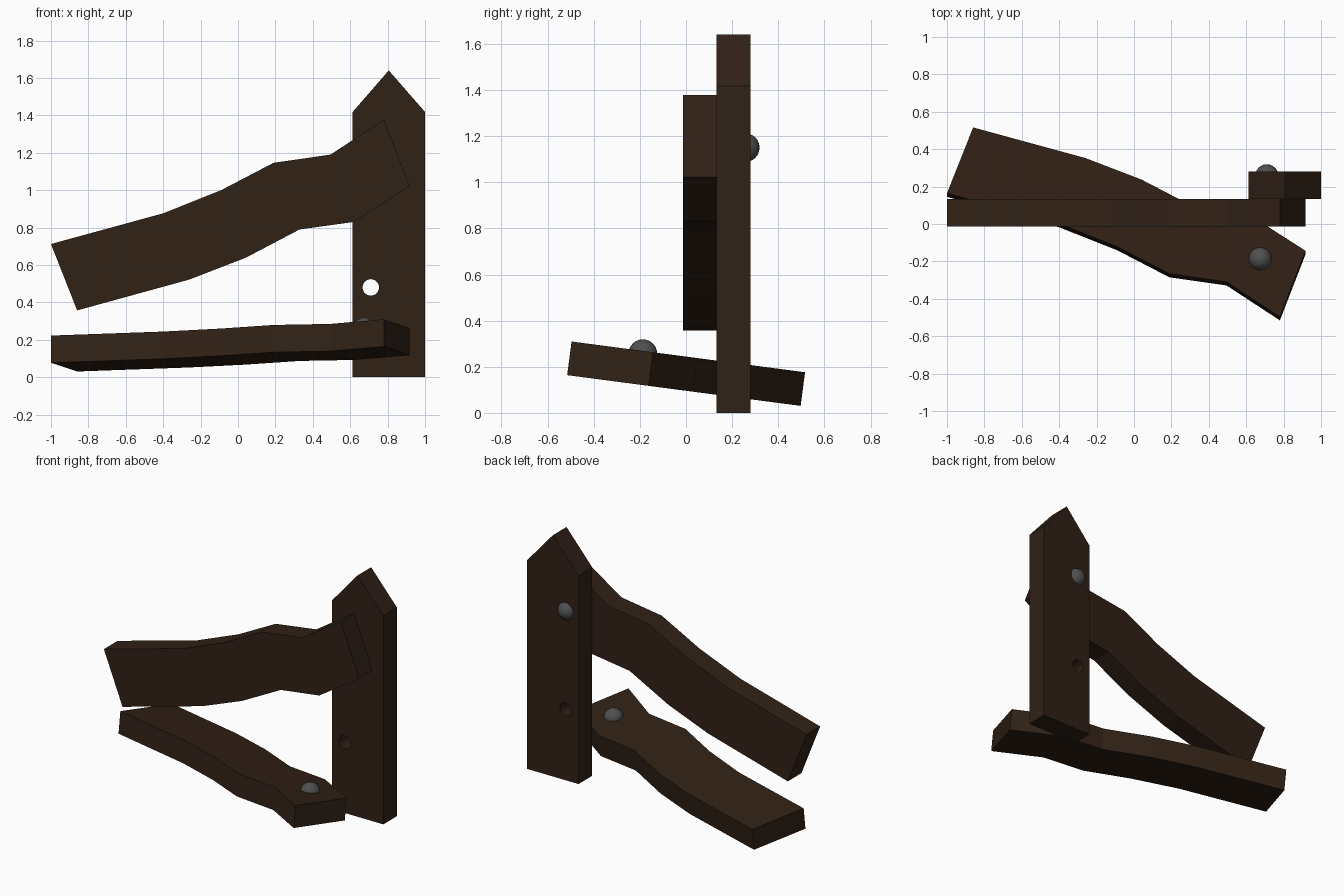
import bpy, bmesh
from math import radians

if "Cube" in bpy.data.objects:
    bpy.data.objects.remove(bpy.data.objects["Cube"])

def material(name, color):
    m = bpy.data.materials.new(name)
    m.diffuse_color = color
    m.use_nodes = True
    m.node_tree.nodes["Principled BSDF"].inputs["Base Color"].default_value = m.diffuse_color
    return m

WOOD = material("dark_wood", (0.03, 0.015, 0.008, 1))
IRON = material("dark_iron", (0.08, 0.08, 0.08, 1))

def board(name, profile, thickness, loc, tilt=0):
    """Extrude an x/z outline along y, centred on its local y."""
    bm = bmesh.new()
    face = bm.faces.new([bm.verts.new((x, -thickness / 2, z)) for x, z in profile])
    ext = bmesh.ops.extrude_face_region(bm, geom=[face])
    moved = [v for v in ext["geom"] if isinstance(v, bmesh.types.BMVert)]
    bmesh.ops.translate(bm, verts=moved, vec=(0, thickness, 0))
    bmesh.ops.recalc_face_normals(bm, faces=bm.faces)
    me = bpy.data.meshes.new(name)
    bm.to_mesh(me)
    bm.free()
    ob = bpy.data.objects.new(name, me)
    bpy.context.collection.objects.link(ob)
    ob.location = loc
    ob.rotation_euler.x = radians(tilt)
    me.materials.append(WOOD)
    return ob

def nail(name, loc):
    bpy.ops.mesh.primitive_uv_sphere_add(segments=24, ring_count=12, radius=0.062, location=loc)
    ob = bpy.context.object
    ob.name = name
    ob.data.materials.append(IRON)
    bpy.ops.object.shade_smooth()

# pointed post
post = board("post", [(0.613, 0), (1, 0), (1, 1.418), (0.806, 1.64), (0.613, 1.418)],
             0.147, (0, 0.206, 0))

# empty nail hole through the post
bpy.ops.mesh.primitive_cylinder_add(vertices=24, radius=0.044, depth=0.5,
                                    location=(0.71, 0.206, 0.48), rotation=(radians(90), 0, 0))
cutter = bpy.context.object
cutter.name = "hole_cutter"
cutter.hide_render = True
cutter.hide_set(True)
cut = post.modifiers.new("nail_hole", 'BOOLEAN')
cut.operation = 'DIFFERENCE'
cut.solver = 'EXACT'
cut.object = cutter

# crooked rail: one outline for both the attached and the fallen rail
MID = 0.868
top = [(-1, 0.712), (-0.40, 0.876), (-0.09, 1.0), (0.19, 1.146), (0.495, 1.19), (0.78, 1.378)]
bottom = [(0.917, 1.022), (0.62, 0.83), (0.33, 0.79), (0.04, 0.638), (-0.26, 0.522), (-0.86, 0.357)]
rail = [(x, z - MID) for x, z in top + bottom]
board("attached_rail", rail, 0.147, (0, 0.061, MID))
board("fallen_rail", rail, 0.147, (0, 0, 0.17), tilt=82.5)

# round nail heads
nail("post_nail", (0.71, 0.257, 1.15))
nail("fallen_rail_nail", (0.675, -0.187, 0.257))
